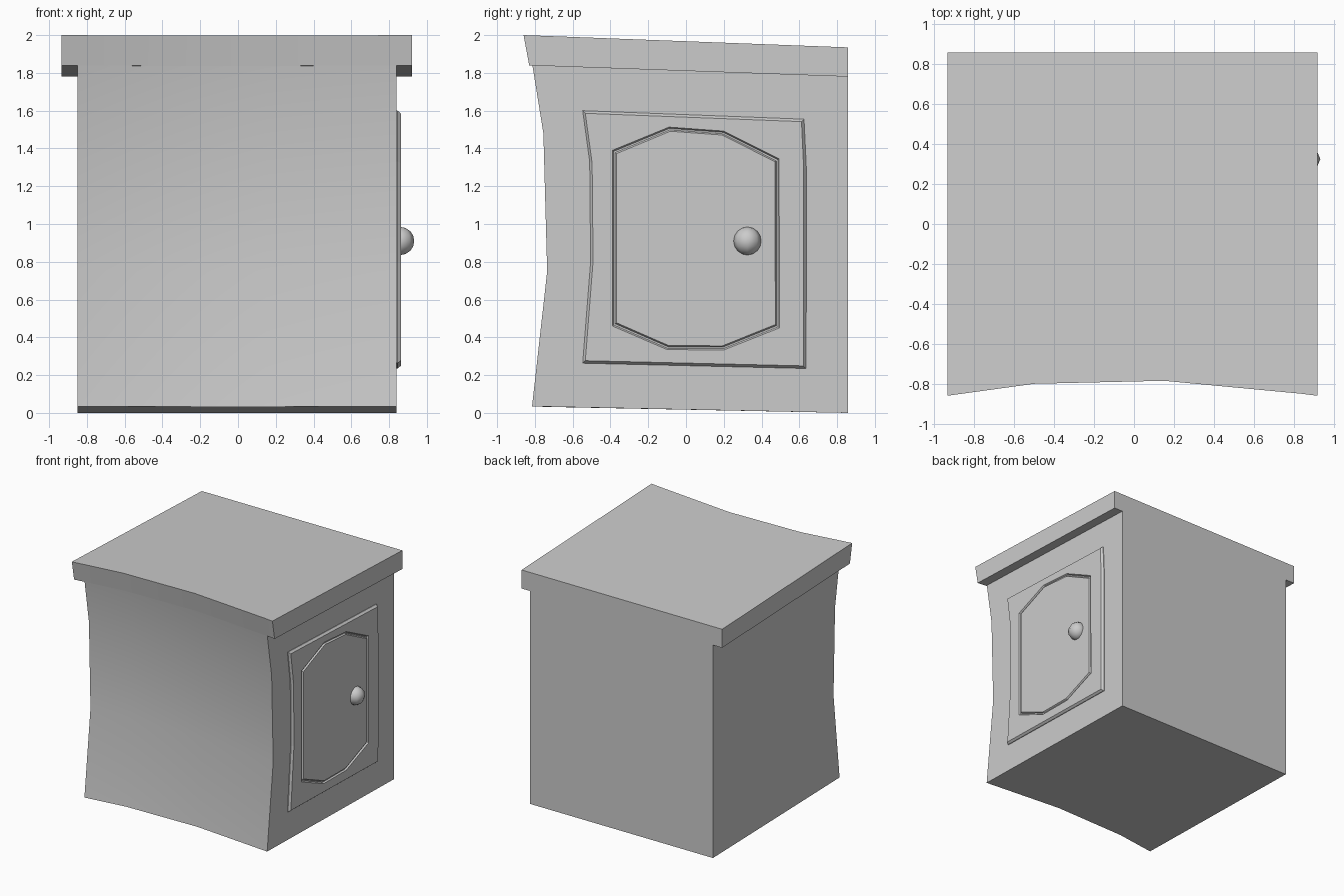
import bpy, bmesh
from math import radians

if "Cube" in bpy.data.objects:
    bpy.data.objects.remove(bpy.data.objects["Cube"])


def loft(name, rings, smooth=False):
    """Join rings of 3D points (equal counts) with quads and cap both ends."""
    bm = bmesh.new()
    loops = [[bm.verts.new(p) for p in ring] for ring in rings]
    for a, b in zip(loops, loops[1:]):
        for i in range(len(a)):
            j = (i + 1) % len(a)
            bm.faces.new((a[i], a[j], b[j], b[i]))
    bm.faces.new(loops[0])
    bm.faces.new(loops[-1])
    bmesh.ops.recalc_face_normals(bm, faces=bm.faces)
    mesh = bpy.data.meshes.new(name)
    bm.to_mesh(mesh)
    bm.free()
    obj = bpy.data.objects.new(name, mesh)
    bpy.context.collection.objects.link(obj)
    if smooth:
        bpy.ops.object.select_all(action='DESELECT')
        obj.select_set(True)
        bpy.context.view_layer.objects.active = obj
        bpy.ops.object.shade_smooth_by_angle(angle=radians(25))
    return obj


def sections(front, back, stations):
    """Side profile repeated across x, with the front pushed in by each dent."""
    return [[(x, y + dent, z - 0.038 * dent) for y, z in front] +
            [(x, y, z) for y, z in back] for x, dent in stations]


# Cabinet body with its concave front
loft("cabinet_body", sections(
    [(-0.825, 0.035), (-0.745, 0.75), (-0.765, 1.48), (-0.823, 1.84)],
    [(0.858, 1.78), (0.858, 0.0)],
    [(-0.85, 0.01), (-0.5, 0.06), (0.15, 0.075), (0.84, 0.01)]), True)

# Sloping top slab, flush at front and back, overhanging the sides
loft("top_slab", sections(
    [(-0.83, 1.84), (-0.86, 2.0)],
    [(0.858, 1.935), (0.858, 1.78)],
    [(-0.935, 0), (-0.5, 0.06), (0.15, 0.075), (0.84, 0.01), (0.92, 0)]), True)

# Door: bevelled slab whose face has an eight-sided groove
outline = [(-0.51, 1.33), (-0.547, 1.6), (0.625, 1.555), (0.637, 1.3),
           (0.637, 0.6), (0.635, 0.235), (-0.547, 0.263), (-0.505, 0.8)]
panel = [(-0.39, 1.39), (-0.09, 1.513), (0.2, 1.492), (0.493, 1.345),
         (0.495, 0.45), (0.2, 0.333), (-0.1, 0.335), (-0.39, 0.46)]


def ring(points, x, inset=0.0):
    """Outline at a given x, shrunk by an inset on every side."""
    ys, zs = zip(*points)
    cy, cz = (min(ys) + max(ys)) / 2, (min(zs) + max(zs)) / 2
    sy = 1 - 2 * inset / (max(ys) - min(ys))
    sz = 1 - 2 * inset / (max(zs) - min(zs))
    return [(x, cy + (y - cy) * sy, cz + (z - cz) * sz) for y, z in points]


loft("door", [ring(outline, 0.83), ring(outline, 0.845), ring(outline, 0.862, 0.014),
              ring(panel, 0.862), ring(panel, 0.85, 0.007),
              ring(panel, 0.85, 0.015), ring(panel, 0.862, 0.022)])

# Round door knob
bpy.ops.mesh.primitive_uv_sphere_add(segments=8, ring_count=8, radius=0.075,
                                     location=(0.858, 0.325, 0.91))
knob = bpy.context.object
knob.name = "door_knob"
bpy.ops.object.shade_smooth_by_angle(angle=radians(50))
